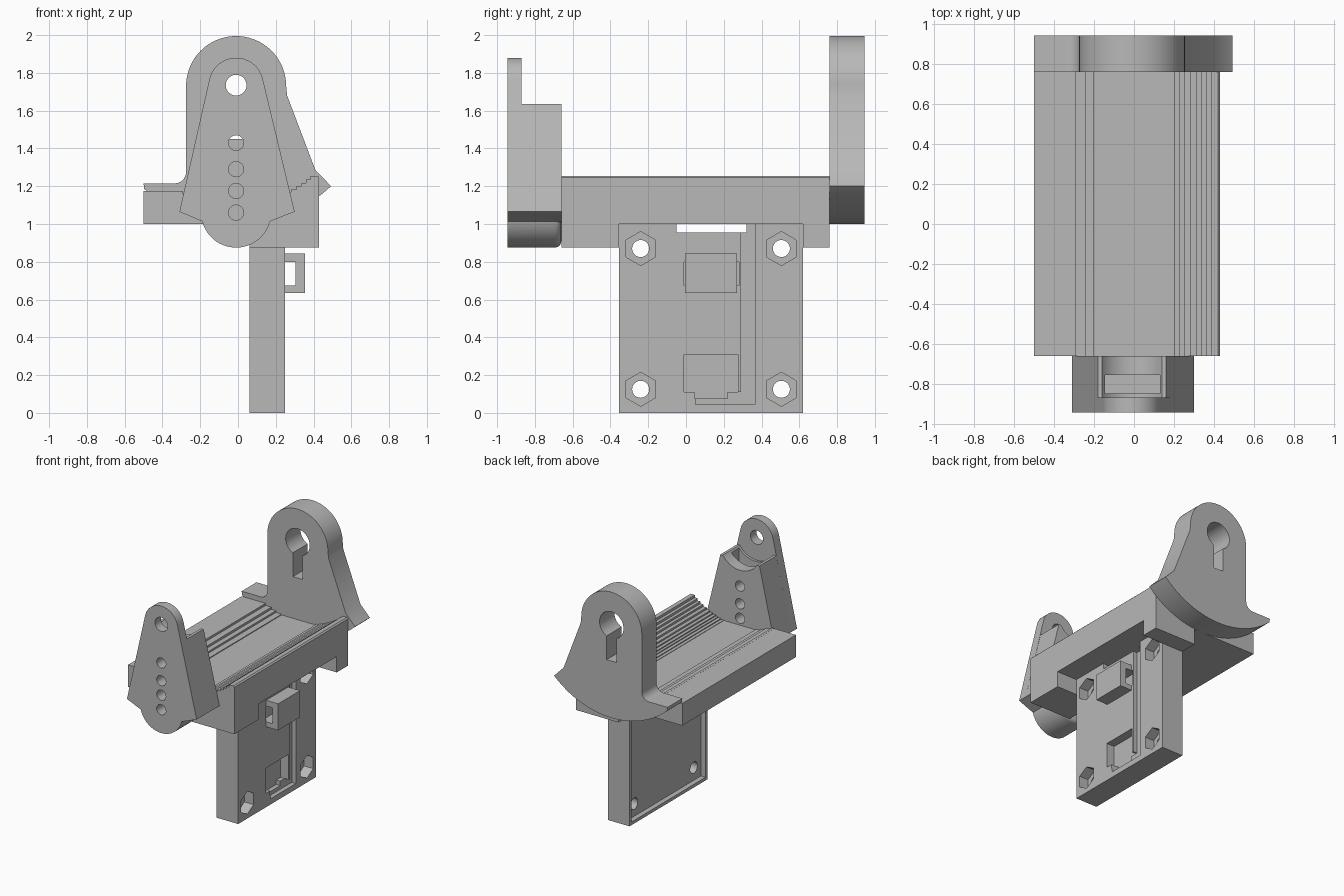
import bpy, bmesh, math
from mathutils import Matrix

if "Cube" in bpy.data.objects:
    bpy.data.objects.remove(bpy.data.objects["Cube"])

grey = bpy.data.materials.new("plain_grey")
grey.use_nodes = True
grey.diffuse_color = (0.48, 0.48, 0.48, 1)
grey.node_tree.nodes["Principled BSDF"].inputs["Base Color"].default_value = (0.48, 0.48, 0.48, 1)

PX, PZ = -0.01, 1.735          # pivot axis shared by both uprights
FRONT, ARM_BACK, WALL_FRONT, BACK = -0.945, -0.66, 0.76, 0.945


def finish(name, bm):
    bmesh.ops.recalc_face_normals(bm, faces=bm.faces)
    mesh = bpy.data.meshes.new(name)
    bm.to_mesh(mesh)
    bm.free()
    mesh.materials.append(grey)
    ob = bpy.data.objects.new(name, mesh)
    bpy.context.collection.objects.link(ob)
    return ob


def prism(name, outline, y0, y1):
    """Extrude an (x, z) outline along y."""
    bm = bmesh.new()
    face = bm.faces.new([bm.verts.new((x, y0, z)) for x, z in outline])
    new = bmesh.ops.extrude_face_region(bm, geom=[face])["geom"]
    bmesh.ops.translate(bm, vec=(0, y1 - y0, 0),
                        verts=[v for v in new if isinstance(v, bmesh.types.BMVert)])
    return finish(name, bm)


def box(name, x0, x1, y0, y1, z0, z1):
    return prism(name, [(x0, z0), (x1, z0), (x1, z1), (x0, z1)], y0, y1)


def rod(name, axis, centre, r, length, sides=48):
    bm = bmesh.new()
    bmesh.ops.create_cone(bm, cap_ends=True, segments=sides, radius1=r, radius2=r, depth=length)
    turn = Matrix.Rotation(math.pi / 2, 4, "Y" if axis == "X" else "X")
    if sides == 6:                       # points of the hexagon along y
        turn = turn @ Matrix.Rotation(math.pi / 2, 4, "Z")
    bmesh.ops.transform(bm, matrix=Matrix.Translation(centre) @ turn, verts=bm.verts)
    return finish(name, bm)


def combine(ob, tools, operation="DIFFERENCE"):
    for tool in tools:
        mod = ob.modifiers.new("cut", "BOOLEAN")
        mod.operation, mod.solver, mod.object = operation, "EXACT", tool
        bpy.context.view_layer.update()
        result = bpy.data.meshes.new_from_object(
            ob.evaluated_get(bpy.context.evaluated_depsgraph_get()))
        ob.modifiers.clear()
        ob.data = result
        bpy.data.objects.remove(tool)


def arc(cx, cz, r, a0, a1, n):
    return [(cx + r * math.cos(math.radians(a0 + (a1 - a0) * i / n)),
             cz + r * math.sin(math.radians(a0 + (a1 - a0) * i / n))) for i in range(n + 1)]


# Cradle beam: stepped trough, deeper blocks at both ends on the right edge
def trough(x):
    return PZ - math.sqrt(0.63 ** 2 - (x - PX) ** 2)


left_steps = [-0.31, -0.29, -0.24, -0.2, -0.15]
right_steps = [0.13, 0.155, 0.18, 0.2, 0.225, 0.25, 0.28, 0.31, 0.335, 0.36, 0.385, 0.41]
top = [(-0.5, 1.175), (-0.31, 1.175)]
for a, b in zip(left_steps, left_steps[1:]):
    z = trough((a + b) / 2)
    top += [(a, z), (b, z)]
top += [(-0.15, trough(0.13)), (0.13, trough(0.13))]
for a, b in zip(right_steps, right_steps[1:]):
    z = trough((a + b) / 2)
    top += [(a, z), (b, z)]
top += [(0.42, 1.255), (0.43, 1.245)]
beam = prism("cradle_beam", top + [(0.43, 1.0), (-0.5, 1.0)], ARM_BACK, WALL_FRONT)
combine(beam, [box("front_block", 0.06, 0.43, ARM_BACK, -0.355, 0.875, 1.05),
               box("back_block", 0.06, 0.43, 0.62, WALL_FRONT, 0.875, 1.05)], "UNION")

# Back upright: round head, flared foot following the swing arc, keyhole
outline = arc(PX, 1.73, 0.265, 0, 180, 40)
outline += arc(-0.335, 1.275, 0.06, 0, -90, 8)
outline += [(-0.5, 1.215)]
outline += arc(PX, 1.73, 0.73, 228.2, 313.5, 48)
outline += [(0.41, 1.285), (0.26, 1.68)]
wall = prism("back_upright", outline, WALL_FRONT, BACK)
combine(wall, [rod("bore", "Y", (PX, 0.85, PZ), 0.105, 0.5),
               box("keyway", PX - 0.042, PX + 0.042, 0.6, 1.1, 1.45, 1.7)])

# Front arm: thin tapered plate, thick block behind, rounded boss below
foot = [(-0.18, 1.01), (0.16, 1.01), (0.3, 1.065)]
arm = prism("front_arm", [(-0.31, 1.065)] + foot + arc(PX, PZ, 0.145, 12, 168, 32), FRONT, -0.87)
block = prism("arm_block", [(-0.31, 1.065)] + foot + [(0.161, 1.635), (-0.181, 1.635)],
              -0.88, ARM_BACK)
combine(block, [rod("saddle", "Y", (PX, -0.67, PZ), 0.18, 0.4),
                box("horn_slot", -0.145, 0.13, -0.85, -0.755, 1.5, 1.8)])
boss = rod("boss", "Y", (PX, (FRONT + ARM_BACK) / 2, 1.06), 0.185, ARM_BACK - FRONT, 64)
bm = bmesh.new()
bm.from_mesh(boss.data)
rim = [e for e in bm.edges if all(v.co.y > ARM_BACK - 0.001 for v in e.verts)]
bmesh.ops.bevel(bm, geom=rim, offset=0.035, segments=4, profile=0.5, affect="EDGES")
bm.to_mesh(boss.data)
bm.free()
# the saddle must not bite the thin plate, so trim the block's overlap first
combine(block, [box("trim", -0.5, 0.5, -1, -0.87, 0.8, 2)])
combine(arm, [block, boss], "UNION")
combine(arm, [rod("hole", "Y", (PX, -0.8, z), 0.04, 0.6, 32) for z in (1.06, 1.175, 1.29, 1.43)]
        + [rod("pivot_hole", "Y", (PX, -0.8, PZ), 0.055, 0.6, 32)])

# Mounting plate: shallow back recess, cable grooves, screw holes, nut pockets
plate = box("mounting_plate", 0.06, 0.25, -0.355, 0.62, 0, 1.0)
cuts = [box("recess", 0.0, 0.1, -0.33, 0.597, 0.025, 1.1),
        box("top_slot", 0.0, 0.4, -0.05, 0.32, 0.955, 1.1),
        box("long_groove", 0.215, 0.4, 0.29, 0.365, 0.045, 1.1),
        box("low_groove", 0.215, 0.4, 0.05, 0.3, 0.045, 0.075),
        box("groove_corner", 0.215, 0.4, 0.22, 0.3, 0.06, 0.11),
        box("lower_pocket", 0.18, 0.4, -0.01, 0.275, 0.11, 0.31),
        box("pocket_lip", 0.18, 0.4, 0.045, 0.22, 0.075, 0.15),
        box("clip_pocket", 0.21, 0.4, -0.01, 0.28, 0.675, 0.8)]
for y in (-0.24, 0.505):
    for z in (0.125, 0.87):
        cuts += [rod("screw_hole", "X", (0.15, y, z), 0.045, 0.5, 32),
                 rod("nut_pocket", "X", (0.27, y, z), 0.09, 0.2, 6)]
combine(plate, cuts)

# Cable clip standing off the plate
clip = box("cable_clip", 0.245, 0.355, -0.005, 0.27, 0.635, 0.845)
combine(clip, [box("clip_opening", 0.2, 0.305, -0.2, 0.5, 0.675, 0.8)])

# Smooth the round faces, keep edges crisp
for ob in (beam, wall, arm, plate, clip):
    bpy.ops.object.select_all(action="DESELECT")
    ob.select_set(True)
    bpy.context.view_layer.objects.active = ob
    bpy.ops.object.shade_smooth_by_angle(angle=math.radians(25))
